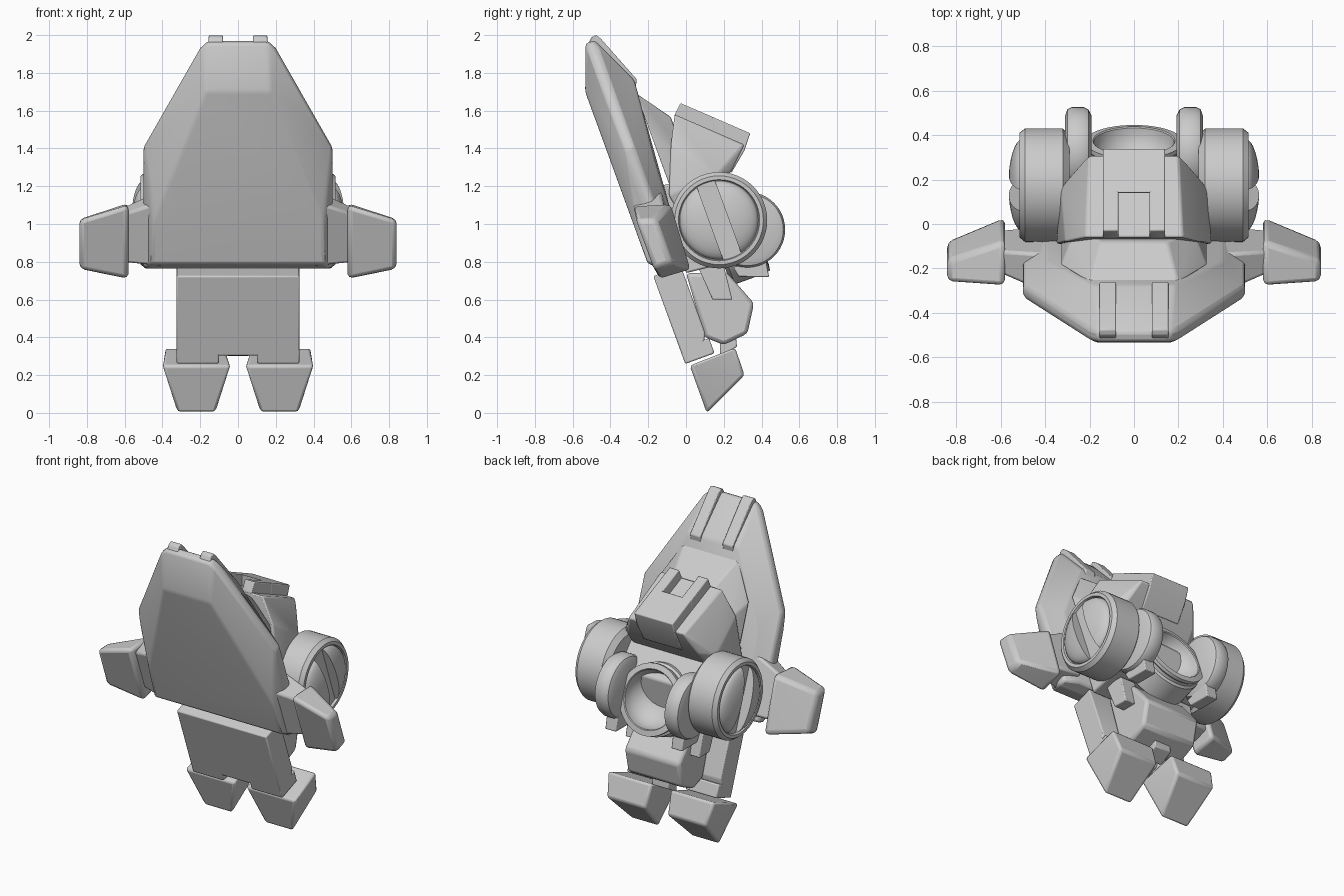
import bpy, bmesh, math
from mathutils import Vector

if "Cube" in bpy.data.objects:
    bpy.data.objects.remove(bpy.data.objects["Cube"])

grey = bpy.data.materials.new("plain grey")
grey.use_nodes = True
COLOUR = (0.6, 0.6, 0.6, 1)
grey.diffuse_color = COLOUR
grey.node_tree.nodes["Principled BSDF"].inputs["Base Color"].default_value = COLOUR

TILT = math.radians(20)
BACK = Vector((0, math.cos(TILT), math.sin(TILT)))
UP = Vector((0, -math.sin(TILT), math.cos(TILT)))


def lean(x, depth, height):
    """Point in the leaning body frame."""
    return Vector((x, 0, 0)) + BACK * depth + UP * height


def finish(name, bm, bevel=0.0, pair=False, segments=2):
    bmesh.ops.recalc_face_normals(bm, faces=bm.faces)
    mesh = bpy.data.meshes.new(name)
    bm.to_mesh(mesh)
    bm.free()
    obj = bpy.data.objects.new(name, mesh)
    bpy.context.collection.objects.link(obj)
    mesh.materials.append(grey)
    if pair:
        mod = obj.modifiers.new("both_sides", "MIRROR")
        mod.use_mirror_merge = False
    if bevel:
        mod = obj.modifiers.new("soft_edges", "BEVEL")
        mod.width, mod.segments = bevel, segments
        mod.limit_method, mod.angle_limit = "ANGLE", math.radians(20)
    bpy.ops.object.select_all(action="DESELECT")
    obj.select_set(True)
    bpy.context.view_layer.objects.active = obj
    bpy.ops.object.shade_smooth_by_angle(angle=math.radians(32))
    return obj


def hull(name, points, bevel=0.01, pair=False):
    """Faceted solid around points; a central part is made symmetric."""
    bm = bmesh.new()
    for p in points:
        bm.verts.new(p)
        if not pair:
            bm.verts.new((-p[0], p[1], p[2]))
    out = bmesh.ops.convex_hull(bm, input=bm.verts[:])
    loose = {v for v in out["geom_interior"] if isinstance(v, bmesh.types.BMVert)}
    bmesh.ops.delete(bm, geom=list(loose), context="VERTS")
    bmesh.ops.dissolve_limit(bm, angle_limit=0.03, verts=bm.verts[:], edges=bm.edges[:])
    return finish(name, bm, bevel, pair)


def slab(name, x0, x1, profile, bevel=0.006, pair=True):
    """Side profile of (y, z) points, drawn out across x."""
    return hull(name, [(x, y, z) for x in (x0, x1) for y, z in profile], bevel, pair)


def lathe(profile, centre, axis, steps=48):
    """Revolve (radius, distance) points about an axis."""
    bm = bmesh.new()
    axis = Vector(axis).normalized()
    u = axis.orthogonal().normalized()
    w = axis.cross(u)
    rings = []
    for r, d in profile:
        base = Vector(centre) + axis * d
        turn = [2 * math.pi * i / steps for i in range(steps)]
        rings.append([bm.verts.new(base + (u * math.cos(t) + w * math.sin(t)) * r) for t in turn])
    for a, b in zip(rings, rings[1:]):
        for i in range(steps):
            j = (i + 1) % steps
            bm.faces.new((a[i], a[j], b[j], b[i]))
    bm.faces.new(rings[0])
    bm.faces.new(rings[-1])
    return bm


# Large leaning shield and its side wings
rim = [(0.16, 2.02), (0.2, 1.98), (0.5, 1.42), (0.5, 0.75)]
front = [(0.17, 1.78), (0.33, 1.33), (0.45, 1.05), (0.46, 0.81)]
rear = [(0.18, 0.345, 1.75), (0.4, 0.3, 1.3), (0.4, 0.28, 0.9), (0.4, 0.25, 0.75)]
hull("shield",
     [lean(x, 0.08, h) for x, h in front]
     + [lean(x, d, h) for x, h in rim for d in (0.17, 0.22)]
     + [lean(*p) for p in rear], 0.015)
hull("shield_wing",
     [lean(0.6, d, h) for d in (0.15, 0.26) for h in (0.79, 1.07)]
     + [lean(0.4, d, h) for d in (0.09, 0.28) for h in (0.79, 1.16)], 0.015, True)
slab("shield_crest", 0.08, 0.155,
     [(-0.525, 1.83), (-0.515, 1.96), (-0.5, 1.99), (-0.475, 2.0), (-0.45, 1.98),
      (-0.26, 1.765), (-0.27, 1.7)])
hull("shield_rear_panel",
     [lean(x, 0.33, h) for x, h in ((0.2, 1.68), (0.33, 1.45), (0.33, 0.95))]
     + [lean(x, 0.46, h) for x, h in ((0.15, 1.5), (0.26, 1.3), (0.26, 0.95))])

# Hands
hull("hand",
     [lean(0.58, d, h) for d, h in ((0.11, 1.13), (0.31, 1.07), (0.29, 0.7), (0.11, 0.71))]
     + [lean(0.84, d, h) for d, h in ((0.1, 1.05), (0.2, 1.02), (0.2, 0.77), (0.1, 0.77))],
     0.025, True)

# Body core and back unit
slab("body_core", -0.32, 0.32,
     [(-0.15, 1.2), (0.1, 1.25), (0.28, 1.05), (0.24, 0.8), (0, 0.74)], 0.01, False)
hull("back_unit",
     [(0.22, -0.06, 1.58), (0.2, 0.31, 1.42), (0.26, 0.24, 1.28), (0.33, 0.16, 1.26),
      (0.35, -0.09, 1.15), (0.31, -0.08, 1.42), (0.3, 0, 1)])
slab("back_unit_ridge", -0.14, 0.14,
     [(0.14, 1.45), (0.14, 1.567), (0.34, 1.48), (0.31, 1.39), (0.24, 1.27)], 0.006, False)
slab("back_unit_prong", 0.07, 0.14,
     [(-0.06, 1.5), (-0.06, 1.58), (-0.03, 1.64), (0.15, 1.563), (0.15, 1.45)])

# Outer drums with split domed caps
DRUM = (0, 0.175, 1.02)
finish("drum", lathe([(0.22, 0.29), (0.255, 0.32), (0.255, 0.49), (0.235, 0.515),
                      (0.215, 0.515), (0.21, 0.5)], DRUM, (1, 0, 0)), pair=True)
dome = [(0.208 * math.cos(a), 0.5 + 0.065 * math.sin(a))
        for a in (math.radians(d) for d in range(0, 90, 11))]
for name, side in (("front_cap_half", -1), ("rear_cap_half", 1)):
    bm = lathe(dome, DRUM, (1, 0, 0))
    cut = bmesh.ops.bisect_plane(bm, geom=bm.verts[:] + bm.edges[:] + bm.faces[:],
                                 plane_co=Vector(DRUM) + BACK * side * 0.05,
                                 plane_no=BACK * side, clear_inner=True)
    edges = [e for e in cut["geom_cut"] if isinstance(e, bmesh.types.BMEdge)]
    bmesh.ops.holes_fill(bm, edges=edges)
    finish(name, bm, pair=True)

# Inner rollers and the rear bowl
finish("inner_roller", lathe([(0.16, 0.19), (0.19, 0.205), (0.2, 0.225), (0.2, 0.28),
                              (0.19, 0.3), (0.16, 0.31)], (0, 0.325, 0.97), (1, 0, 0)), pair=True)
bowl = [(0.19, -0.22), (0.225, -0.2), (0.225, -0.06), (0.21, -0.05), (0.21, -0.03),
        (0.22, -0.02), (0.22, 0), (0.185, 0.005)]
bowl += [(0.18 * math.cos(a), -0.15 * math.sin(a))
         for a in (math.radians(d) for d in range(0, 90, 11))]
finish("rear_bowl", lathe(bowl, (0, 0.37, 0.96), BACK))

# Flaps under the drums
slab("under_flap", 0.16, 0.27, [(0.06, 0.78), (0.14, 0.6), (0.245, 0.6), (0.2, 0.78)])
slab("under_lug", 0.2, 0.28, [(0.25, 0.77), (0.28, 0.72), (0.44, 0.72), (0.42, 0.82)])

# Leg panel, rear skirt and peg
hull("leg_panel", [lean(x, d, h) for x in (-0.325, 0.325)
                   for d, h in ((0.085, 0.74), (0.085, 0.29), (0.2, 0.29), (0.24, 0.36), (0.24, 0.74))],
     0.008)
hull("leg_panel_tab", [lean(x, d, h) for x in (0.1, 0.325) for d in (0.085, 0.25)
                       for h in (0.245, 0.33)], 0.008, True)
slab("rear_skirt", -0.2, 0.2,
     [(0, 0.74), (0.22, 0.74), (0.36, 0.58), (0.325, 0.42), (0.2, 0.36), (0.1, 0.4)], 0.02, False)
slab("skirt_peg", -0.06, 0.06, [(0.18, 0.4), (0.265, 0.4), (0.27, 0.35), (0.18, 0.3)], 0.006, False)

# Feet
hull("foot", [(0.07, 0.26, 0.345), (0.385, 0.26, 0.345), (0.04, 0.02, 0.25), (0.4, 0.02, 0.25),
              (0.08, 0.31, 0.2), (0.36, 0.31, 0.2), (0.12, 0.11, 0), (0.32, 0.11, 0)], 0.015, True)
